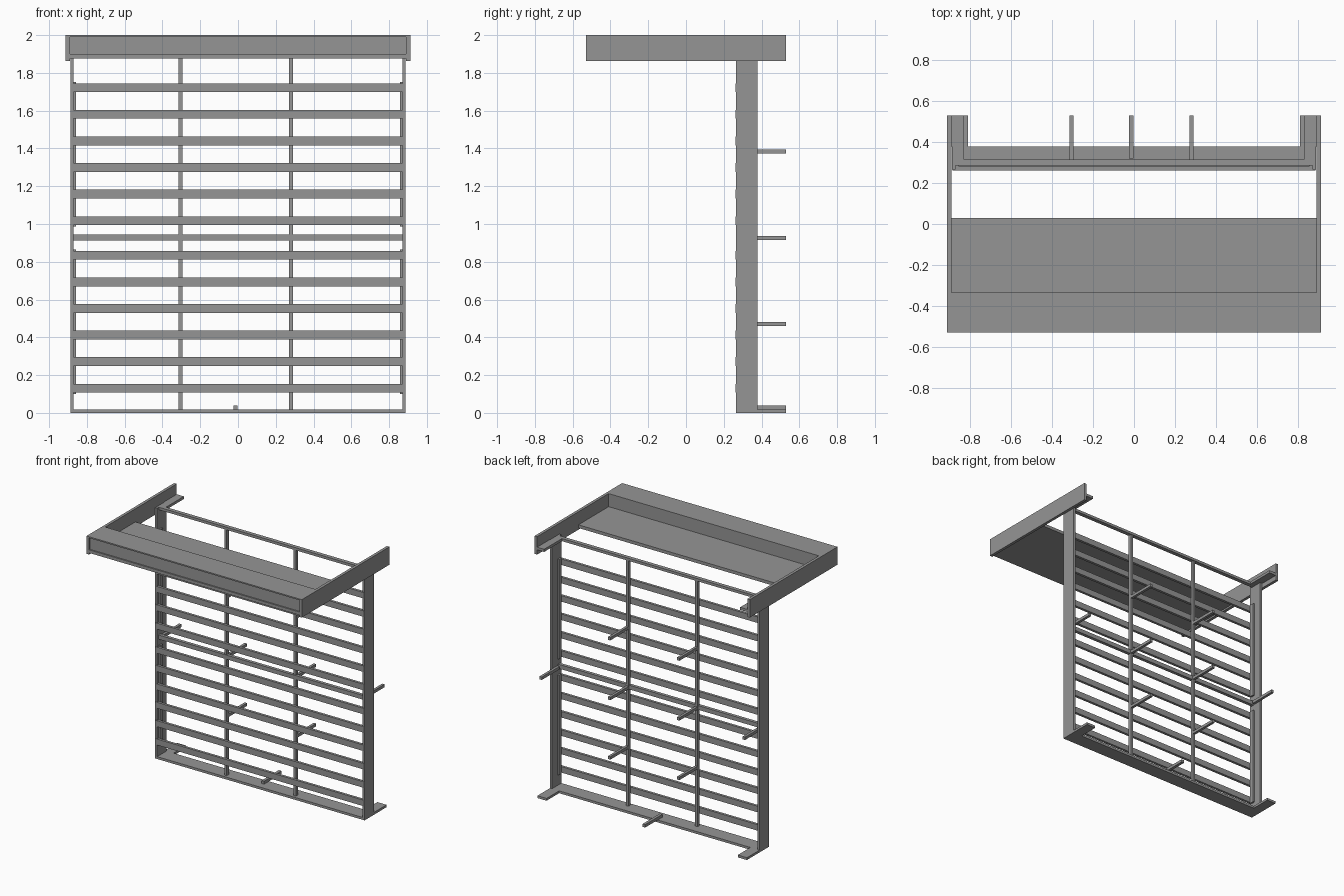
import bpy, bmesh

if "Cube" in bpy.data.objects:
    bpy.data.objects.remove(bpy.data.objects["Cube"])

# Dark grey paint for the whole model
paint = bpy.data.materials.new("dark_grey")
paint.diffuse_color = (0.3, 0.3, 0.3, 1)
paint.use_nodes = True
paint.node_tree.nodes["Principled BSDF"].inputs["Base Color"].default_value = paint.diffuse_color


def box(name, x, y, z):
    """Axis-aligned box from (min, max) ranges."""
    bm = bmesh.new()
    bmesh.ops.create_cube(bm, size=1)
    for v in bm.verts:
        for i, (a, b) in enumerate((x, y, z)):
            v.co[i] = (a + b) / 2 + v.co[i] * (b - a)
    me = bpy.data.meshes.new(name)
    bm.to_mesh(me)
    bm.free()
    me.materials.append(paint)
    ob = bpy.data.objects.new(name, me)
    bpy.context.collection.objects.link(ob)
    return ob


def pair(name, x, y, z):
    """The same box on the right and mirrored to the left."""
    box(name + "_right", x, y, z)
    box(name + "_left", (-x[1], -x[0]), y, z)


# Canopy: side plates, hollow front beam and floor panel
pair("canopy_side", (0.89, 0.912), (-0.53, 0.53), (1.863, 2.0))
inner = (-0.89, 0.89)
box("canopy_top", inner, (-0.53, -0.335), (1.99, 2.0))
box("canopy_fascia", inner, (-0.52, -0.51), (1.90, 1.99))
box("canopy_back_wall", inner, (-0.345, -0.335), (1.90, 1.99))
box("canopy_floor", inner, (-0.53, 0.03), (1.876, 1.90))

# Posts with wall brackets at the top and feet at the bottom
pair("post", (0.87, 0.887), (0.265, 0.378), (0.0, 1.92))
pair("bracket_inner", (0.83, 0.87), (0.285, 0.378), (1.90, 1.92))
pair("bracket_outer", (0.83, 0.89), (0.378, 0.53), (1.90, 1.92))
pair("foot", (0.81, 0.887), (0.378, 0.53), (0.0, 0.018))
box("sill", (-0.87, 0.87), (0.265, 0.378), (0.0, 0.018))

# Rails
box("top_rail", (-0.83, 0.83), (0.285, 0.315), (1.90, 1.92))
box("middle_rail", (-0.87, 0.87), (0.28, 0.305), (0.912, 0.944))

# Slats in two banks, each with side mounting strips
for bank, base in (("lower", 0.131), ("upper", 1.018)):
    for i in range(6):
        z = base + i * 0.1406
        box(f"{bank}_slat_{i}", (-0.885, 0.885), (0.262, 0.282),
            (z - 0.023, z + 0.023))
    pair(bank + "_strip", (0.857, 0.87), (0.282, 0.315),
         (base - 0.03, base + 0.703 + 0.03))

# Vertical bars with rear stand-off rods
for n, x in enumerate((-0.305, 0.28)):
    xr = (x - 0.01, x + 0.01)
    box(f"vertical_bar_{n}", xr, (0.285, 0.31), (0.018, 1.90))
    for k, z in enumerate((0.47, 0.925, 1.383)):
        box(f"rod_{n}_{k}", xr, (0.31, 0.53), (z - 0.011, z + 0.011))
pair("post_rod", (0.85, 0.87), (0.315, 0.53), (0.914, 0.936))
box("sill_rod", (-0.025, -0.003), (0.32, 0.53), (0.018, 0.04))
